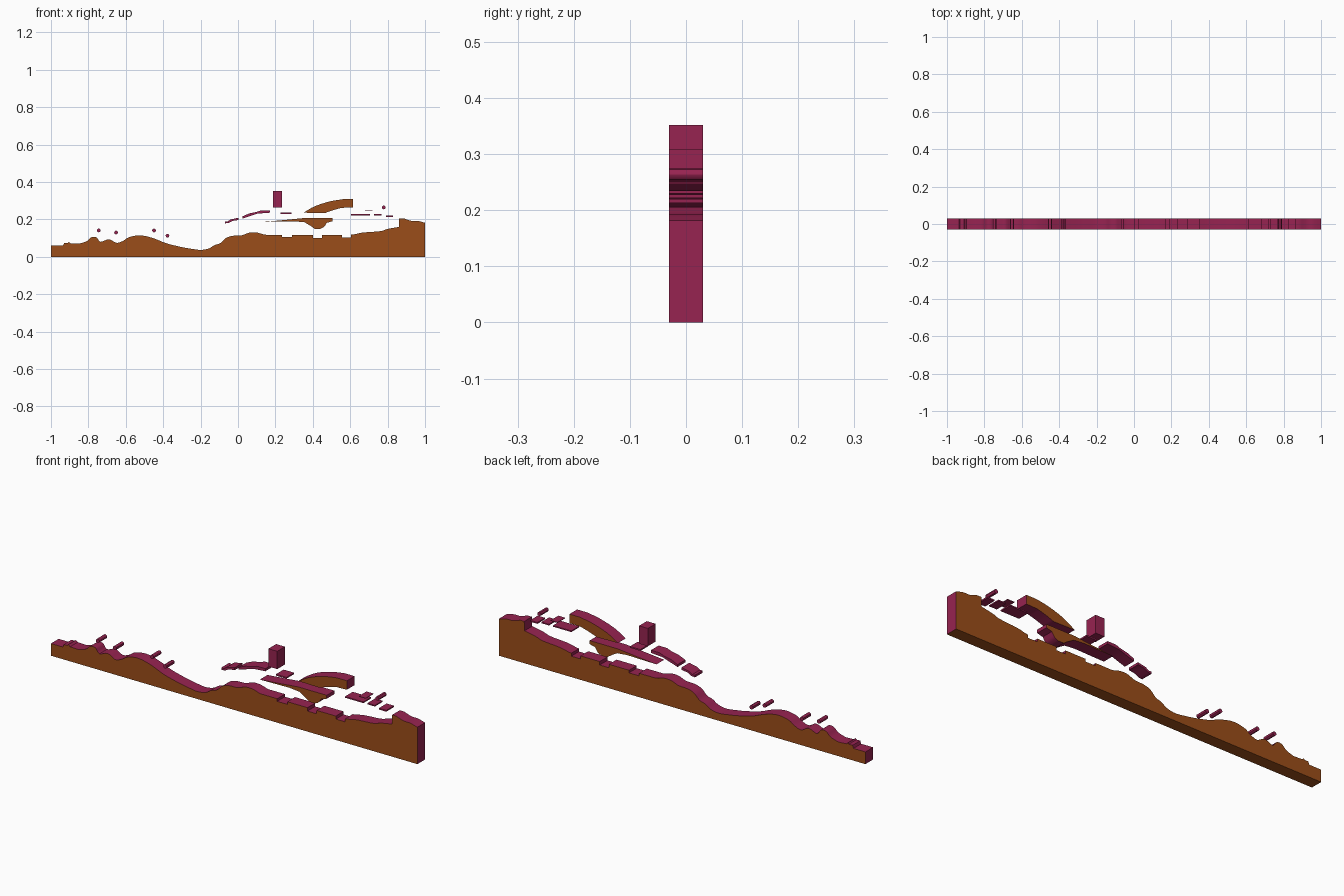
import bpy, bmesh, math
from mathutils import Vector

if "Cube" in bpy.data.objects:
    bpy.data.objects.remove(bpy.data.objects["Cube"])

HALF = 0.03


def material(name, color):
    m = bpy.data.materials.new(name)
    m.diffuse_color = color
    m.use_nodes = True
    m.node_tree.nodes["Principled BSDF"].inputs["Base Color"].default_value = m.diffuse_color
    return m


brown = material("brown", (0.33, 0.075, 0.01, 1))
crimson = material("crimson", (0.31, 0.017, 0.082, 1))


def smooth(pts, n=4):
    """Catmull-Rom curve through the points."""
    p = [Vector(q) for q in pts]
    p = [2 * p[0] - p[1]] + p + [2 * p[-1] - p[-2]]
    out = []
    for a, b, c, d in zip(p, p[1:], p[2:], p[3:]):
        for i in range(n):
            t = i / n
            out.append(0.5 * (2 * b + (c - a) * t + (2 * a - 5 * b + 4 * c - d) * t * t
                              + (3 * b - a - 3 * c + d) * t ** 3))
    return [tuple(v) for v in out] + [pts[-1]]


def slab(name, outline, cap=crimson):
    """Extrude an x-z outline through the depth; caps get their own colour."""
    bm = bmesh.new()
    f = bm.faces.new([bm.verts.new((x, -HALF, z)) for x, z in outline])
    ext = bmesh.ops.extrude_face_region(bm, geom=[f], use_keep_orig=True)
    for v in ext["geom"]:
        if isinstance(v, bmesh.types.BMVert):
            v.co.y = HALF
    bmesh.ops.recalc_face_normals(bm, faces=bm.faces)
    for f in bm.faces:
        f.material_index = 0 if abs(f.normal.y) > 0.9 or (
            f.normal.z < -0.9 and f.calc_center_median().z < 0.001) else 1
    caps = [f for f in bm.faces if len(f.verts) > 4]
    bmesh.ops.triangulate(bm, faces=caps)
    me = bpy.data.meshes.new(name)
    bm.to_mesh(me)
    bm.free()
    me.materials.append(cap)
    me.materials.append(crimson)
    ob = bpy.data.objects.new(name, me)
    bpy.context.collection.objects.link(ob)
    bpy.context.view_layer.objects.active = ob
    ob.select_set(True)
    bpy.ops.object.shade_smooth_by_angle(angle=math.radians(30))
    ob.select_set(False)


def bar(name, x0, x1, z0, z1):
    slab(name, [(x0, z0), (x1, z0), (x1, z1), (x0, z1)])


# Ground: rolling hills, three sunken pits, cliff at the right
hills = smooth([(-.85, .07), (-.81, .083), (-.785, .104), (-.757, .104), (-.735, .08),
                (-.69, .094), (-.65, .075), (-.615, .085), (-.585, .104), (-.54, .114),
                (-.5, .112), (-.445, .097), (-.385, .073), (-.31, .054), (-.255, .044),
                (-.2, .037), (-.155, .045), (-.125, .063), (-.095, .073), (-.065, .1),
                (-.03, .112), (.02, .115), (.06, .129), (.1, .13), (.14, .119), (.17, .118)])
pits = []
for a, b, z in [(.235, .29, .105), (.4, .45, .101), (.555, .605, .103)]:
    pits += [(a, .118), (a, z), (b, z), (b, .118)]
slope = smooth([(.62, .12), (.67, .13), (.76, .137), (.8, .149), (.86, .16)])
cliff = [(.862, .206)] + smooth([(.885, .206), (.925, .193), (.96, .192), (1, .182)])
slab("ground", [(-1, 0), (-1, .06), (-.935, .06), (-.93, .074), (-.91, .074), (-.905, .08),
                (-.895, .072)] + hills + pits + slope + cliff + [(1, 0)], brown)

# Arched overhang
slab("upper_arch", smooth([(.35, .236), (.41, .27), (.49, .296), (.56, .308)])
     + [(.615, .308), (.615, .264)] + smooth([(.555, .262), (.51, .25), (.465, .234)]), brown)

# Floating wedge island with a keel
slab("wedge_island", [(.14, .187), (.25, .197), (.35, .207), (.505, .207), (.505, .19)]
     + smooth([(.475, .182), (.46, .16), (.44, .15)])
     + smooth([(.41, .15), (.385, .167), (.355, .185)]) + [(.3, .19)], brown)

# Stepped ledges
slab("lower_ledge", [(-.07, .179), (-.05, .181), (-.03, .192), (.003, .197), (.003, .209),
                     (-.015, .205), (-.04, .2), (-.055, .189), (-.07, .19)])
slab("upper_ledge", [(.025, .205), (.06, .216), (.105, .231), (.17, .236), (.17, .249),
                     (.125, .249), (.1, .24), (.06, .232), (.025, .217)])

# Tall block and thin platforms
bar("tall_block", .187, .235, .264, .352)
for i, b in enumerate([(.228, .285, .23, .237), (.605, .705, .222, .228), (.68, .718, .247, .25),
                       (.727, .768, .222, .228), (.79, .83, .213, .22)]):
    bar(f"platform_{i + 1}", *b)

# Round pegs
for i, (x, z) in enumerate([(-.745, .141), (-.652, .13), (-.449, .141), (-.377, .113), (.78, .264)]):
    slab(f"peg_{i + 1}", [(x + .01 * math.cos(k * math.pi / 6), z + .01 * math.sin(k * math.pi / 6))
                          for k in range(12)])
